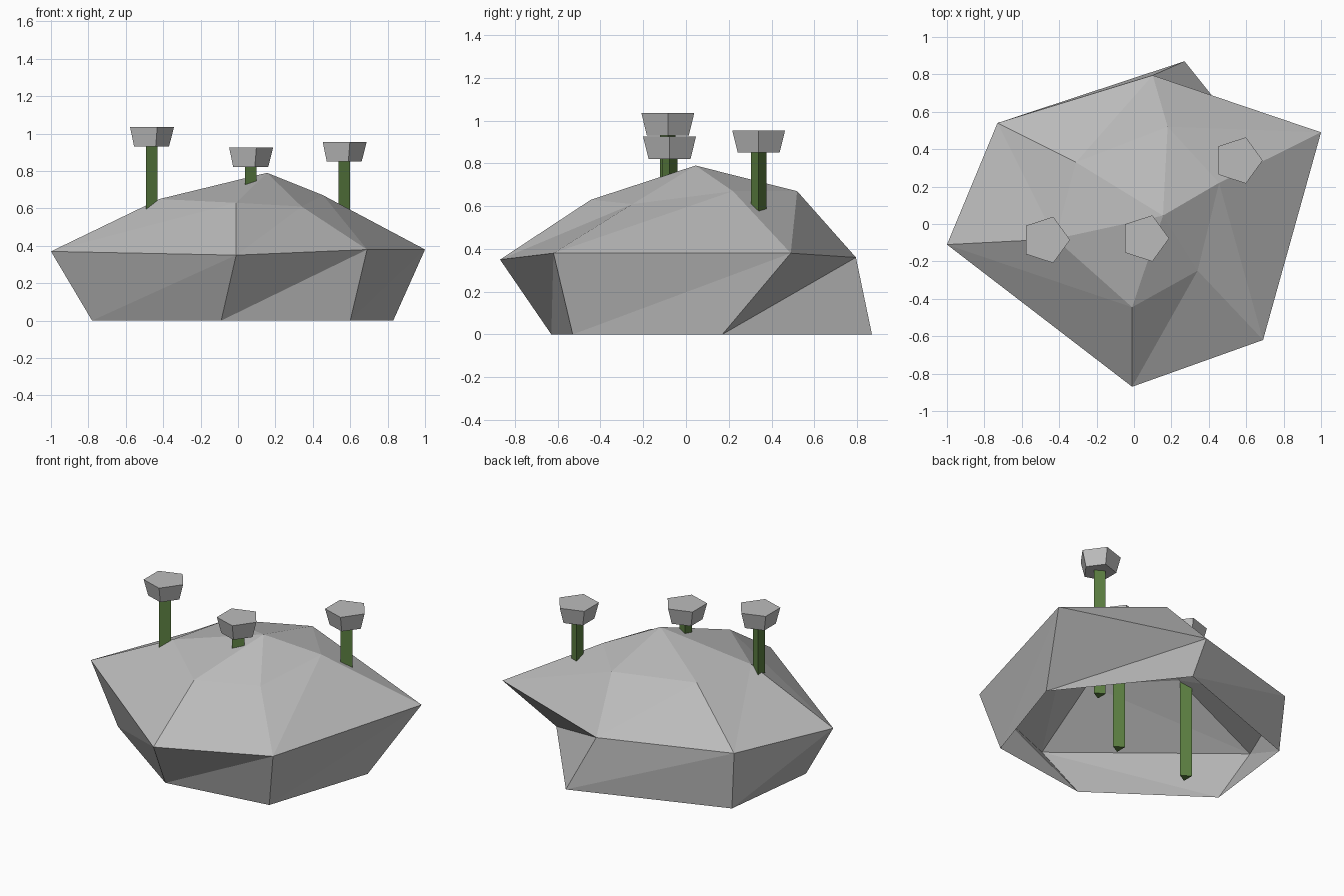
import bpy, math

if "Cube" in bpy.data.objects:
    bpy.data.objects.remove(bpy.data.objects["Cube"])


def material(name, rgb):
    m = bpy.data.materials.new(name)
    m.diffuse_color = (*rgb, 1)
    m.use_nodes = True
    m.node_tree.nodes["Principled BSDF"].inputs["Base Color"].default_value = m.diffuse_color
    return m


GREY = material("stone_grey", (0.50, 0.50, 0.50))
GREEN = material("stem_green", (0.105, 0.21, 0.052))


def add_mesh(name, verts, faces, mat):
    me = bpy.data.meshes.new(name)
    me.from_pydata(verts, [], faces)
    me.materials.append(mat)
    ob = bpy.data.objects.new(name, me)
    bpy.context.collection.objects.link(ob)
    return ob


def prism(name, x, y, sides, z0, r0, z1, r1, mat):
    """Closed straight or tapered prism with one corner towards +x."""
    verts = [(x + r * math.cos(math.tau * i / sides),
              y + r * math.sin(math.tau * i / sides), z)
             for z, r in ((z0, r0), (z1, r1)) for i in range(sides)]
    faces = [tuple(reversed(range(sides))), tuple(range(sides, 2 * sides))]
    for i in range(sides):
        j = (i + 1) % sides
        faces.append((i, j, sides + j, sides + i))
    return add_mesh(name, verts, faces, mat)


# Rock shell: three six-point rings (counter-clockwise) and a peak, open below
base = [(-0.78, -0.14, 0), (-0.09, -0.63, 0), (0.60, -0.53, 0),
        (0.83, 0.17, 0), (0.27, 0.87, 0), (-0.70, 0.52, 0)]
middle = [(-1.0, -0.11, 0.37), (-0.01, -0.87, 0.35), (0.69, -0.62, 0.38),
          (1.0, 0.49, 0.38), (0.10, 0.795, 0.36), (-0.73, 0.54, 0.38)]
upper = [(-0.42, -0.08, 0.65), (-0.01, -0.445, 0.63), (0.34, -0.25, 0.61),
         (0.455, 0.22, 0.67), (0.18, 0.52, 0.67), (-0.31, 0.33, 0.655)]
peak = (0.155, 0.045, 0.79)
faces = []
for i in range(6):
    j = (i + 1) % 6
    for lo, hi in ((0, 6), (6, 12)):
        faces += [(lo + i, lo + j, hi + j), (lo + i, hi + j, hi + i)]
    faces.append((12 + i, 12 + j, 18))
add_mesh("rock", base + middle + upper + [peak], faces, GREY)

# Stalks: three-sided stem from the ground with a five-sided flared cap
for n, (x, y, z) in enumerate([(-0.472, -0.085, 0.93), (0.058, -0.077, 0.82),
                               (0.558, 0.34, 0.85)], 1):
    prism(f"stem_{n}", x, y, 3, 0, 0.042, z, 0.042, GREEN)
    prism(f"cap_{n}", x, y, 5, z, 0.103, z + 0.105, 0.13, GREY)
